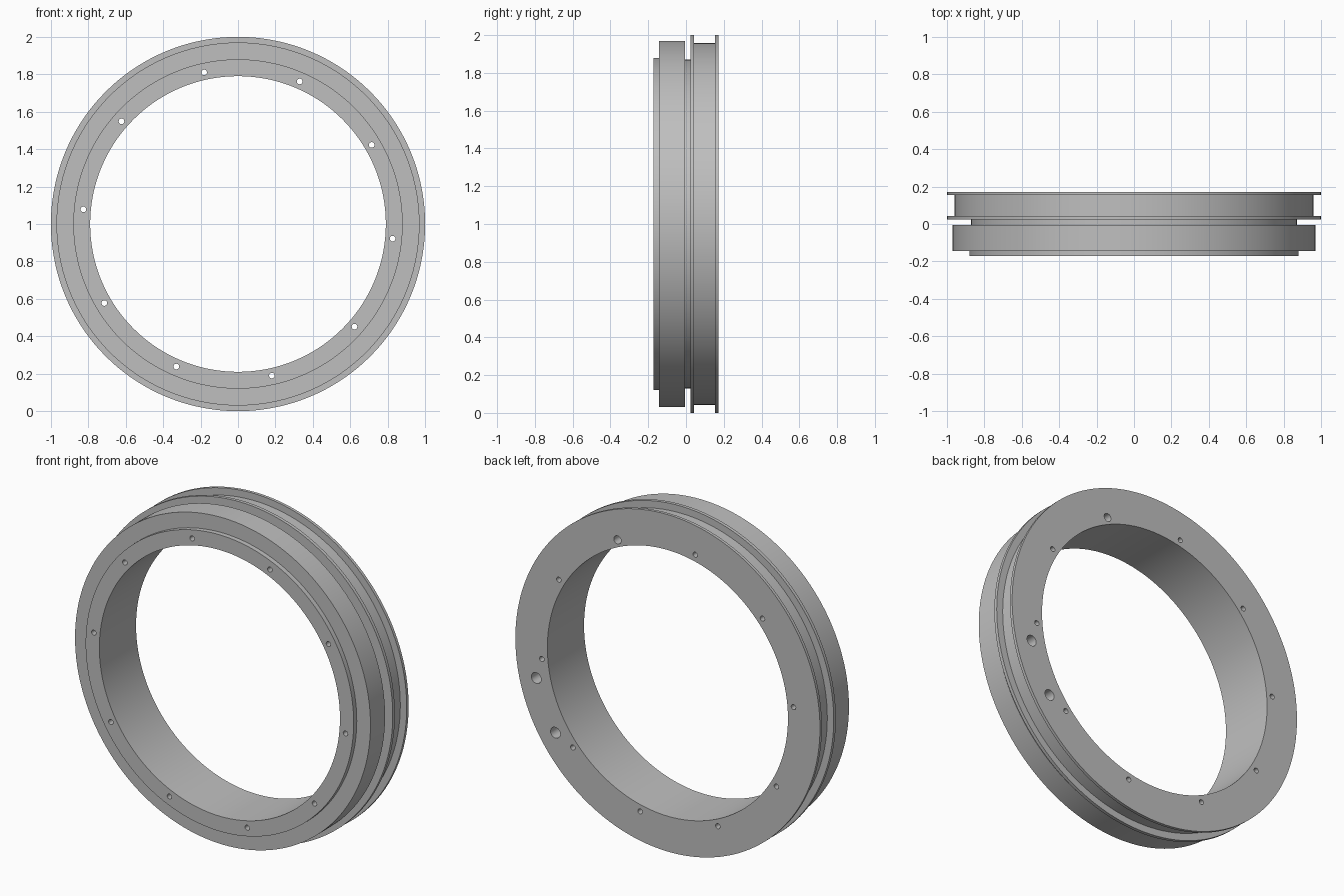
import bpy, bmesh
from math import radians, cos, sin, tau
from mathutils import Matrix, Vector

if "Cube" in bpy.data.objects:
    bpy.data.objects.remove(bpy.data.objects["Cube"], do_unlink=True)

CENTRE = Vector((0, 0, 1))
BACK = 0.172

grey = bpy.data.materials.new("satin grey metal")
grey.use_nodes = True
grey.diffuse_color = (0.52, 0.52, 0.52, 1)
grey.node_tree.nodes["Principled BSDF"].inputs["Base Color"].default_value = (0.52, 0.52, 0.52, 1)


def make_object(name, bm):
    bmesh.ops.recalc_face_normals(bm, faces=bm.faces)
    mesh = bpy.data.meshes.new(name)
    bm.to_mesh(mesh)
    bm.free()
    mesh.materials.append(grey)
    obj = bpy.data.objects.new(name, mesh)
    bpy.context.collection.objects.link(obj)
    return obj


def lathe(name, profile, steps=144):
    """Turn a closed (radius, y) profile around the ring axis."""
    bm = bmesh.new()
    verts = [bm.verts.new((r, y, 1)) for r, y in profile]
    edges = [bm.edges.new((verts[i - 1], verts[i])) for i in range(len(verts))]
    bmesh.ops.spin(bm, geom=verts + edges, cent=CENTRE, axis=(0, 1, 0),
                   angle=tau, steps=steps, use_duplicate=False)
    bmesh.ops.remove_doubles(bm, verts=bm.verts, dist=1e-4)
    return make_object(name, bm)


def drill(target, holes):
    """Cut holes given as (angle, pitch radius, hole radius, y start, y end)."""
    bm = bmesh.new()
    for angle, pitch, radius, y0, y1 in holes:
        a = radians(angle)
        spot = CENTRE + Vector((pitch * cos(a), (y0 + y1) / 2, pitch * sin(a)))
        bmesh.ops.create_cone(bm, cap_ends=True, segments=24, radius1=radius,
                              radius2=radius, depth=y1 - y0,
                              matrix=Matrix.Translation(spot) @ Matrix.Rotation(radians(90), 4, 'X'))
    cutter = make_object("hole_cutter", bm)
    cutter.hide_render = True
    mod = target.modifiers.new("holes", 'BOOLEAN')
    mod.operation = 'DIFFERENCE'
    mod.solver = 'EXACT'
    mod.object = cutter
    bpy.context.view_layer.objects.active = target
    bpy.ops.object.modifier_apply(modifier=mod.name)
    bpy.data.objects.remove(cutter, do_unlink=True)


# Stepped ring: front lip, front drum, narrow groove, flanged rear drum
ring = lathe("stepped_ring", [
    (0.79, -BACK), (0.88, -BACK), (0.88, -0.143), (0.97, -0.143),
    (0.97, -0.006), (0.87, -0.006), (0.87, 0.023), (1.0, 0.023),
    (1.0, 0.043), (0.958, 0.043), (0.958, 0.154), (1.0, 0.154),
    (1.0, BACK), (0.79, BACK)])

# Ten screw holes right through
FIRST = -5.4
drill(ring, [(FIRST + 36 * i, 0.83, 0.015, -0.3, 0.3) for i in range(10)])

# One counterbored screw hole and a pair of blind sockets in the back
middle = FIRST - 18
drill(ring, [(FIRST + 72, 0.83, 0.024, 0.08, 0.3),
             (middle - 10.3, 0.886, 0.032, 0.08, 0.3),
             (middle + 10.3, 0.886, 0.032, 0.08, 0.3)])

# Smooth walls with crisp edges
bpy.ops.object.select_all(action='DESELECT')
ring.select_set(True)
bpy.context.view_layer.objects.active = ring
bpy.ops.object.shade_smooth_by_angle(angle=radians(30))
